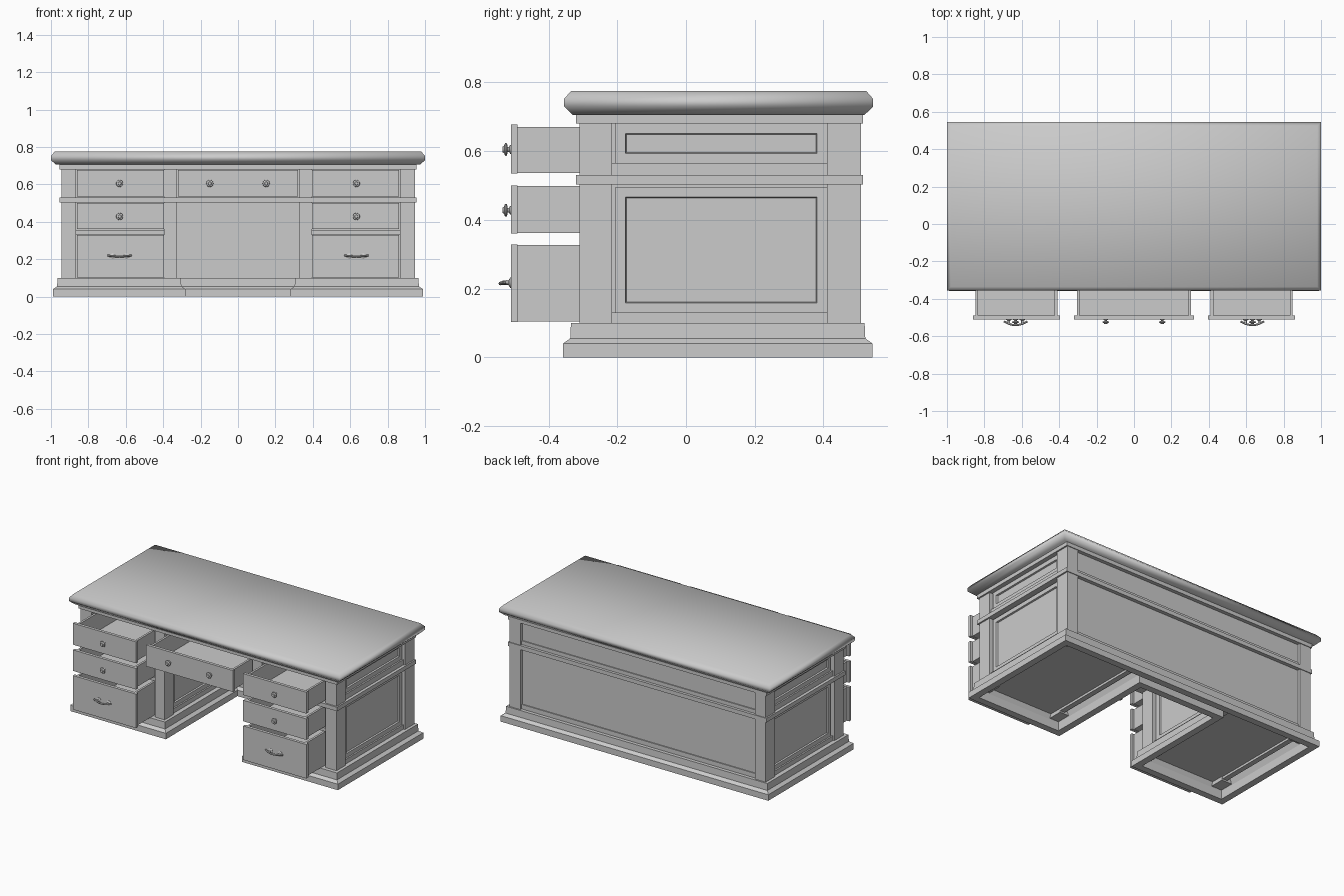
import bpy, bmesh, math
from mathutils import Matrix, Vector

if "Cube" in bpy.data.objects:
    bpy.data.objects.remove(bpy.data.objects["Cube"])


def finish(name, bm, smooth=False):
    bmesh.ops.recalc_face_normals(bm, faces=bm.faces)
    me = bpy.data.meshes.new(name)
    bm.to_mesh(me)
    bm.free()
    for p in me.polygons:
        p.use_smooth = smooth
    ob = bpy.data.objects.new(name, me)
    bpy.context.collection.objects.link(ob)
    return ob


def add_box(bm, x0, x1, y0, y1, z0, z1):
    m = Matrix.Translation(((x0 + x1) / 2, (y0 + y1) / 2, (z0 + z1) / 2)) \
        @ Matrix.Diagonal((abs(x1 - x0), y1 - y0, z1 - z0, 1))
    return bmesh.ops.create_cube(bm, size=1, matrix=m)["verts"]


def box(name, *dims):
    bm = bmesh.new()
    add_box(bm, *dims)
    return finish(name, bm)


def ring_sweep(name, corners, profile, closed, smooth=False):
    """Sweep (offset, z) profile round corners given as (x, y, outward x, outward y)."""
    bm = bmesh.new()
    rings = [[bm.verts.new((x + sx * d, y + sy * d, z)) for x, y, sx, sy in corners]
             for d, z in profile]
    n = len(corners)
    pairs = list(zip(rings, rings[1:] + rings[:1])) if closed else list(zip(rings, rings[1:]))
    for a, b in pairs:
        for i in range(n):
            j = (i + 1) % n
            bm.faces.new((a[i], a[j], b[j], b[i]))
    if not closed:
        bm.faces.new(rings[0])
        bm.faces.new(rings[-1])
    return finish(name, bm, smooth)


def framed_panel(name, x0, x1, y0, y1, z0, z1, face_x):
    """Board whose face toward face_x carries a sunk field."""
    bm = bmesh.new()
    add_box(bm, x0, x1, y0, y1, z0, z1)
    f = [f for f in bm.faces if f.normal.x * face_x > 0.9]
    bmesh.ops.inset_region(bm, faces=f, thickness=0.04)
    bmesh.ops.inset_region(bm, faces=f, thickness=0.004, depth=-0.01)
    finish(name, bm)


def lathe_y(bm, x, y, z, profile, n=20):
    """Turned part pointing toward -y; profile of (radius, distance)."""
    rings = [[bm.verts.new((x + r * math.cos(2 * math.pi * i / n), y - d,
                            z + r * math.sin(2 * math.pi * i / n))) for i in range(n)]
             for r, d in profile]
    for a, b in zip(rings, rings[1:]):
        for i in range(n):
            j = (i + 1) % n
            bm.faces.new((a[i], a[j], b[j], b[i]))
    bm.faces.new(rings[0])
    bm.faces.new(rings[-1])


def smooth_edges(ob):
    bpy.ops.object.select_all(action='DESELECT')
    ob.select_set(True)
    bpy.context.view_layer.objects.active = ob
    bpy.ops.object.shade_smooth_by_angle(angle=math.radians(35))


def drawer(name, x0, x1, z0, z1):
    bm = bmesh.new()
    yb, t, a, b = 0.2, 0.014, x0 + 0.015, x1 - 0.015
    zt = z1 - 0.008 if z0 > 0.5 else z1 - 0.002
    add_box(bm, x0, x1, -0.51, -0.49, z0, z1)
    add_box(bm, a, a + t, -0.49, yb, z0 + 0.002, zt)
    add_box(bm, b - t, b, -0.49, yb, z0 + 0.002, zt)
    add_box(bm, a + t, b - t, yb - t, yb, z0 + 0.002, zt)
    add_box(bm, a + t, b - t, -0.49, yb - t, z0 + 0.002, z0 + 0.014)
    finish(name, bm)


def knob(name, x, z):
    bm = bmesh.new()
    lathe_y(bm, x, -0.508, z, [(0.013, 0), (0.013, 0.004), (0.007, 0.007), (0.007, 0.011),
                               (0.017, 0.013), (0.019, 0.016), (0.018, 0.019),
                               (0.010, 0.022), (0.008, 0.026)])
    smooth_edges(finish(name, bm))


def pull(name, x, z):
    # two turned posts and a curved grip
    bm = bmesh.new()
    for s in (-1, 1):
        lathe_y(bm, x + s * 0.036, -0.508, z, [(0.015, 0), (0.015, 0.004), (0.006, 0.009),
                                               (0.006, 0.026)], 16)
    path = [(-0.063, -0.521, 0.002), (-0.052, -0.526, 0.001), (-0.036, -0.534, 0),
            (-0.018, -0.539, -0.002), (0, -0.540, -0.002), (0.018, -0.539, -0.002),
            (0.036, -0.534, 0), (0.052, -0.526, 0.001), (0.063, -0.521, 0.002)]
    n, rings = 10, []
    for i, p in enumerate(path):
        t = (Vector(path[min(i + 1, 8)]) - Vector(path[max(i - 1, 0)])).normalized()
        u = Vector((0, 0, 1))
        v = t.cross(u).normalized()
        r = 0.0055
        rings.append([bm.verts.new(Vector((x, 0, z)) + Vector(p)
                                   + r * (math.cos(k * 2 * math.pi / n) * u + math.sin(k * 2 * math.pi / n) * v))
                      for k in range(n)])
    for a, b in zip(rings, rings[1:]):
        for i in range(n):
            bm.faces.new((a[i], a[(i + 1) % n], b[(i + 1) % n], b[i]))
    bm.faces.new(rings[0])
    bm.faces.new(rings[-1])
    smooth_edges(finish(name, bm))


# desk top with bevelled edge
top = [(1, -0.355, 1, -1), (1, 0.545, 1, 1), (-1, 0.545, -1, 1), (-1, -0.355, -1, -1)]
ring_sweep("desk_top", top, [(-0.026, 0.705), (0, 0.730), (0, 0.752), (-0.02, 0.775)],
           False, True)

# horizontal mouldings
box("top_moulding", -0.955, 0.955, -0.32, 0.515, 0.68, 0.706)
box("waist_moulding", -0.955, 0.955, -0.32, 0.515, 0.503, 0.53)

# stepped plinth running round both pedestals and the kneehole
plinth = [(0.965, -0.335, 1, -1), (0.965, 0.52, 1, 1), (-0.965, 0.52, -1, 1),
          (-0.965, -0.335, -1, -1), (-0.305, -0.335, 1, -1), (-0.305, 0.42, 1, -1),
          (0.305, 0.42, -1, -1), (0.305, -0.335, -1, -1)]
ring_sweep("plinth", plinth, [(0.023, 0), (0.023, 0.04), (0.002, 0.055), (0, 0.1),
                              (-0.04, 0.1), (-0.022, 0.055), (-0.022, 0)], True)

# back panels and rails
box("back_panel_lower", -0.87, 0.87, 0.44, 0.49, 0.07, 0.503)
box("back_panel_upper", -0.87, 0.87, 0.46, 0.49, 0.53, 0.68)
box("back_rail_lower", -0.865, 0.865, 0.48, 0.497, 0.1, 0.13)
box("back_rail_upper", -0.865, 0.865, 0.48, 0.497, 0.53, 0.555)

for s, side in ((-1, "left"), (1, "right")):
    # corner posts, both storeys
    for z0, z1, lev in ((0.06, 0.503, "lower"), (0.53, 0.68, "upper")):
        box(f"{side}_front_outer_post_{lev}", s * 0.865, s * 0.945, -0.31, -0.215, z0, z1)
        box(f"{side}_front_inner_post_{lev}", s * 0.325, s * 0.395, -0.31, -0.215, z0, z1)
        box(f"{side}_back_post_{lev}", s * 0.865, s * 0.945, 0.41, 0.51, z0, z1)
    # outer sides: backing, rails and framed panels
    box(f"{side}_side_backing_lower", s * 0.87, s * 0.905, -0.215, 0.41, 0.07, 0.503)
    box(f"{side}_side_backing_upper", s * 0.87, s * 0.905, -0.215, 0.41, 0.53, 0.68)
    box(f"{side}_side_rail_lower", s * 0.90, s * 0.935, -0.215, 0.41, 0.1, 0.13)
    box(f"{side}_side_rail_upper", s * 0.90, s * 0.935, -0.215, 0.41, 0.53, 0.565)
    framed_panel(f"{side}_side_panel_lower", s * 0.90, s * 0.925, -0.205, 0.41, 0.13, 0.495, s)
    framed_panel(f"{side}_side_panel_upper", s * 0.90, s * 0.925, -0.205, 0.41, 0.565, 0.68, s)
    # kneehole sides
    box(f"{side}_kneehole_backing", s * 0.36, s * 0.395, -0.215, 0.45, 0.07, 0.503)
    framed_panel(f"{side}_kneehole_panel", s * 0.345, s * 0.365, -0.205, 0.43, 0.13, 0.495, -s)
    box(f"{side}_kneehole_rail", s * 0.335, s * 0.365, -0.215, 0.44, 0.1, 0.13)
    box(f"{side}_drawer_divider", s * 0.345, s * 0.38, -0.215, 0.47, 0.53, 0.68)
    # pedestal floor and drawer rail
    box(f"{side}_pedestal_floor", s * 0.36, s * 0.90, -0.30, 0.48, 0.085, 0.1)
    box(f"{side}_drawer_rail", s * 0.39, s * 0.87, -0.30, 0.44, 0.333, 0.357)
    # opened pedestal drawers with their hardware
    xa, xb = sorted((s * 0.395, s * 0.862))
    for z0, z1, lev in ((0.535, 0.678, "top"), (0.36, 0.5, "middle"), (0.102, 0.329, "bottom")):
        drawer(f"{side}_{lev}_drawer", xa, xb, z0, z1)
    knob(f"{side}_top_knob", s * 0.633, 0.605)
    knob(f"{side}_middle_knob", s * 0.633, 0.428)
    pull(f"{side}_bottom_pull", s * 0.633, 0.217)
    knob(f"centre_{side}_knob", s * 0.151, 0.605)

# opened centre drawer
drawer("centre_drawer", -0.321, 0.321, 0.535, 0.678)
